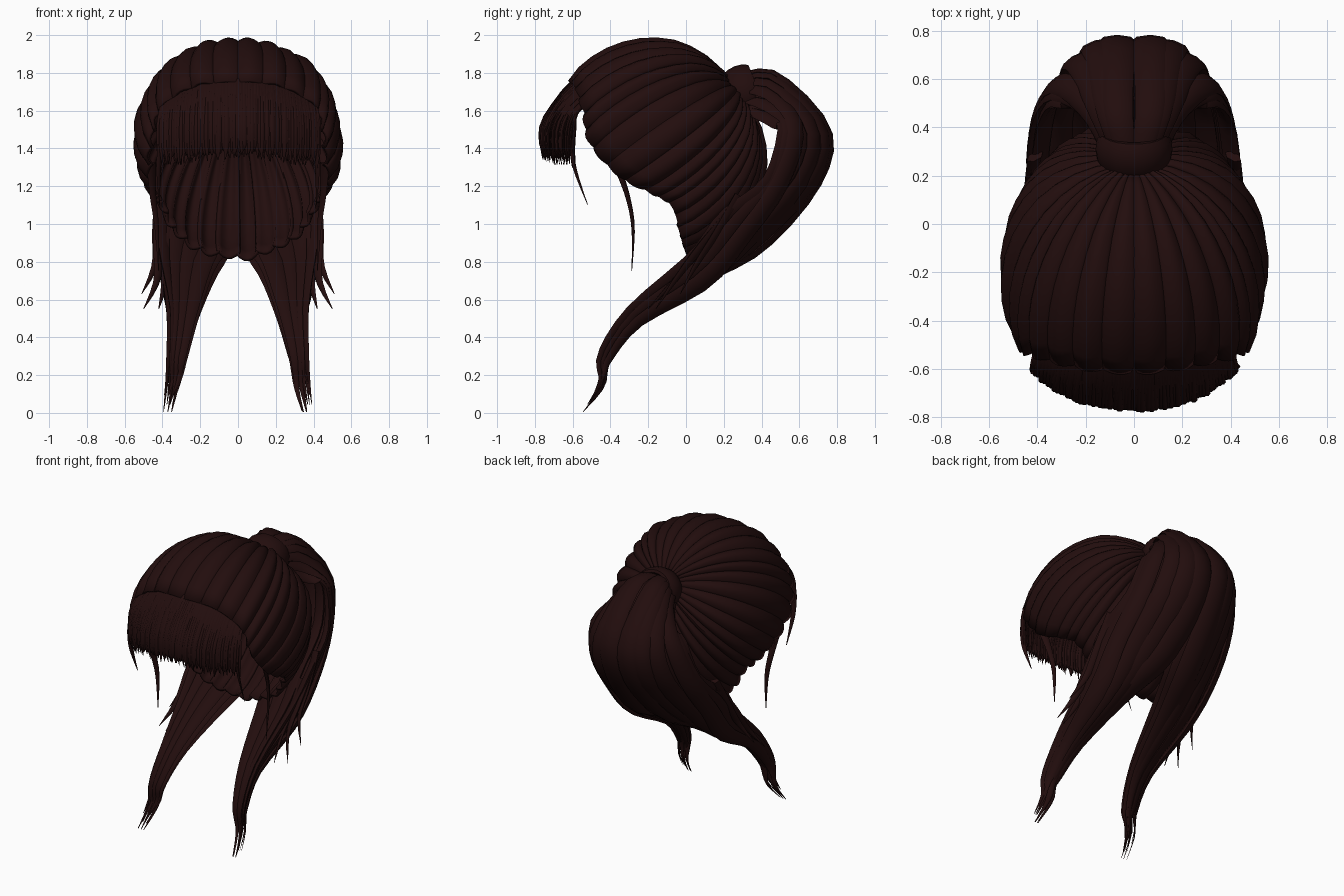
import bpy, bmesh, math, random
from mathutils import Vector

random.seed(4)
cube = bpy.data.objects.get("Cube")
if cube:
    bpy.data.objects.remove(cube)

hair = bpy.data.materials.new("dark_brown_hair")
hair.use_nodes = True
colour = (0.016, 0.004, 0.004, 1)
hair.diffuse_color = colour
bsdf = next(n for n in hair.node_tree.nodes if n.type == 'BSDF_PRINCIPLED')
bsdf.inputs["Base Color"].default_value = colour
bsdf.inputs["Roughness"].default_value = 0.7


def spline(pts, u, closed=False):
    """Catmull-Rom curve through pts, u counted in points."""
    n = len(pts)
    i = min(int(u), n - 1 if closed else n - 2)
    t = u - i
    pick = (lambda k: pts[k % n]) if closed else (lambda k: pts[max(0, min(n - 1, k))])
    a, b, c, d = (pick(i + k) for k in (-1, 0, 1, 2))
    return 0.5 * (2 * b + (c - a) * t + (2 * a - 5 * b + 4 * c - d) * t * t
                  + (3 * b - a - 3 * c + d) * t ** 3)


def finish(bm, name, angle=50):
    mesh = bpy.data.meshes.new(name)
    bm.to_mesh(mesh)
    bm.free()
    mesh.materials.append(hair)
    ob = bpy.data.objects.new(name, mesh)
    bpy.context.collection.objects.link(ob)
    bpy.ops.object.select_all(action='DESELECT')
    ob.select_set(True)
    bpy.context.view_layer.objects.active = ob
    bpy.ops.object.shade_smooth_by_angle(angle=math.radians(angle))
    return ob


def lock(bm, pts, flat=0.35, steps=20, roll=0.0, side=1, sides=8):
    """Tapered lock swept along points (x, y, z, half width)."""
    pts = [Vector(p) for p in pts]
    span = len(pts) - 1
    rings = []
    for s in range(steps + 1):
        u = span * s / steps
        p = spline(pts, u)
        e = 0.02
        tan = (spline(pts, min(u + e, span)) - spline(pts, max(u - e, 0))).to_3d().normalized()
        out = Vector((1, 0, 0)).cross(tan).normalized()
        wide = tan.cross(out)
        w = wide * math.cos(roll) + out * math.sin(roll)
        n = tan.cross(w)
        size = max(p[3], 0.001)
        ring = []
        for k in range(sides):
            ang = math.tau * k / sides
            v = p.to_3d() + w * size * math.cos(ang) + n * size * flat * math.sin(ang)
            ring.append(bm.verts.new((v.x * side, v.y, max(v.z, 0))))
        rings.append(ring)
    for a, b in zip(rings, rings[1:]):
        for k in range(sides):
            j = (k + 1) % sides
            bm.faces.new((a[k], a[j], b[j], b[k]))
    bm.faces.new(rings[0])
    bm.faces.new(rings[-1])


# Swept-back cap: arched locks running over an ellipsoid from the tie to the hairline
centre = Vector((0, -0.18, 1.4))
radii = Vector((0.57, 0.615, 0.607))
half = [(0, -.64, 1.77), (.25, -.61, 1.745), (.43, -.56, 1.62), (.49, -.53, 1.44),
        (.5, -.37, 1.255), (.48, -.18, 1.15), (.43, -.07, 1.08), (.35, -.03, .94),
        (.2, 0, .84), (0, .02, .8)]
loop = [Vector(p) for p in half] + [Vector((-x, y, z)) for x, y, z in half[-2:0:-1]]


def unit_space(p):
    d = p - centre
    return Vector((d[i] / radii[i] for i in range(3)))


tie_dir = unit_space(Vector((0, 0.29, 1.74))).normalized()
bm = bmesh.new()
count, across, along = 34, 6, 11
for i in range(count):
    bulge = random.uniform(0.045, 0.065)
    lift = random.uniform(-0.015, 0.005)
    grid = []
    for r in range(along + 1):
        f = 0.07 + 0.93 * r / along
        row = []
        for c in range(across + 1):
            t = -0.12 + 1.24 * c / across
            u = ((i + t) / count * len(loop)) % len(loop)
            end = unit_space(spline(loop, u, True))
            d = tie_dir.slerp(end.normalized(), f)
            arch = math.sin(math.pi * c / across)
            rad = 0.945 + lift + bulge * arch * min(1, 2.5 * f) - 0.06 * (1 - f) ** 4
            rad *= 1 + (end.length - 1) * f ** 3
            if r == along:
                rad -= 0.01
            row.append(bm.verts.new(centre + Vector((d[k] * radii[k] * rad for k in range(3)))))
        grid.append(row)
    for r in range(along):
        for c in range(across):
            bm.faces.new((grid[r][c], grid[r][c + 1], grid[r + 1][c + 1], grid[r + 1][c]))
bm.normal_update()
for f in bm.faces:
    if f.normal.dot(f.calc_center_median() - centre) < 0:
        f.normal_flip()
cap = finish(bm, "swept_back_cap")
shell = cap.modifiers.new("thickness", 'SOLIDIFY')
shell.thickness = 0.018
shell.offset = -1

# Fringe: two layers of fine strands
bm = bmesh.new()
strands = 64
for layer in range(2):
    for i in range(strands):
        x = 0.42 * (2 * (i + 0.5 * layer) / (strands - 1) - 1)
        k = min(1, abs(x) / 0.42)
        y = -0.768 + 0.155 * k ** 2.5 + 0.018 * layer + random.uniform(-.006, .006)
        z = 1.375 - 0.055 * k + random.uniform(-.025, .025)
        w = random.uniform(0.011, 0.016)
        lock(bm, [(x * .95, -.59 + .06 * k * k, 1.765 - .13 * k * k, w),
                  (x * .98, -.67 + .09 * k ** 2.5, 1.68 - .1 * k * k, w),
                  (x, y + .01, 1.54 - .03 * k, w),
                  (x, y + .003, 1.43 - .03 * k, w * .9),
                  (x + random.uniform(-.008, .008), y + .012, z, .002)],
             flat=0.6, steps=9, sides=6)
bmesh.ops.recalc_face_normals(bm, faces=bm.faces)
finish(bm, "fringe")

# Ponytail: layered locks fanning out of the tie and parting into two tails
for side, name in ((1, "left_tail"), (-1, "right_tail")):
    bm = bmesh.new()
    for depth in range(3):
        d = depth / 2
        for n in range(4):
            a = n / 3
            q = a * a
            g = d * (1 - 0.75 * a)
            j = random.uniform(-.01, .01)
            slim = 1 - .3 * a
            tip = random.choice((0, .04, .09, .15)) if (n, depth) != (1, 0) else 0
            lock(bm, [
                (.03 + .07 * a, .28, 1.785 - .1 * d - .05 * a, .04),
                (.065 + .12 * a, .48 - .02 * a, 1.785 - .11 * q - .13 * d, .06 * slim),
                (.07 + .235 * a, .742 - .16 * q - .22 * g, 1.5, .076 * slim),
                (.07 + .3 * a + j, .69 - .19 * q - .22 * g, 1.22, .084 * slim),
                (.11 + .29 * a + j, .41 - .1 * a - .1 * d, .89 + .06 * a + .08 * d, .084 * slim),
                (.185 + .19 * a, .10 - .05 * d, .705 + .11 * d, .062),
                (.25 + .095 * a + j, -.25 - .04 * d, .485 + .055 * d, .038),
                (.295 + .06 * a + j, -.405 - .045 * d, .29 + .02 * d, .024),
                (.31 + .06 * a + j, -.435 - .02 * d, .14 + tip * .6, .011),
                (.345 + .04 * a + j, -.545 + tip * .6, .005 + tip, .002)],
                flat=0.36, steps=30, roll=-0.9 * a, side=side)
    bmesh.ops.recalc_face_normals(bm, faces=bm.faces)
    finish(bm, name)

    # Loose wisps at the temple, the fringe corner and off the tail
    bm = bmesh.new()
    wisps = [
        [(.46, -.37, 1.32, .03), (.45, -.31, 1.15, .02), (.43, -.28, .98, .014), (.42, -.287, .75, .002)],
        [(.41, -.61, 1.42, .02), (.42, -.585, 1.28, .014), (.415, -.52, 1.1, .002)],
        [(.41, .25, 1.08, .04), (.42, .08, .88, .035), (.43, -.06, .7, .02), (.5, -.16, .55, .002)],
        [(.41, .28, 1.15, .04), (.43, .16, .95, .03), (.44, .05, .78, .02), (.51, -.03, .63, .002)],
        [(.36, .18, .98, .04), (.38, .05, .82, .03), (.39, -.08, .68, .02), (.42, -.2, .55, .002)],
    ]
    for path in wisps:
        lock(bm, path, flat=0.5, steps=10, roll=-0.6, side=side, sides=6)
    bmesh.ops.recalc_face_normals(bm, faces=bm.faces)
    finish(bm, name.replace("tail", "wisps"))

# Wrapped hair band around the root of the ponytail
bm = bmesh.new()
turns, ring = 24, 10
axis = Vector((0, 0.93, 0.37))
up = Vector((0, -0.37, 0.93))
rows = []
for i in range(turns):
    ang = math.tau * i / turns
    radial = Vector((1.1, 0, 0)) * math.cos(ang) + up * math.sin(ang)
    row = []
    for k in range(ring):
        b = math.tau * k / ring
        offset = radial * (0.115 + 0.03 * math.cos(b)) + axis * 0.075 * math.sin(b)
        row.append(bm.verts.new(Vector((0, 0.31, 1.7)) + offset))
    rows.append(row)
for i in range(turns):
    a, b = rows[i], rows[(i + 1) % turns]
    for k in range(ring):
        j = (k + 1) % ring
        bm.faces.new((a[k], b[k], b[j], a[j]))
bmesh.ops.recalc_face_normals(bm, faces=bm.faces)
finish(bm, "hair_band")
